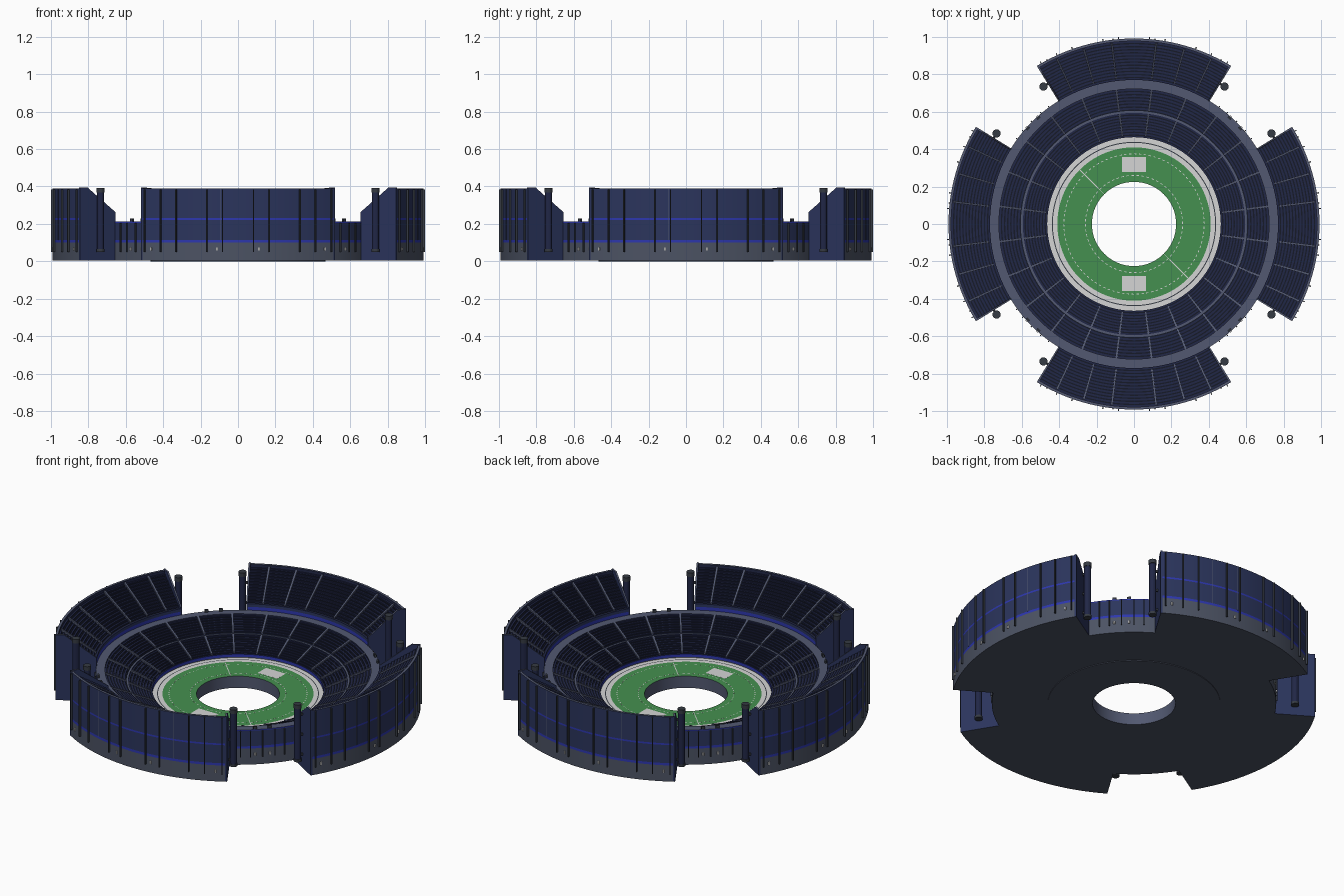
import bpy, bmesh, math
from math import radians, cos, sin

cube = bpy.data.objects.get("Cube")
if cube:
    bpy.data.objects.remove(cube)

# Flat colours (linear)
COLOURS = {
    "navy_wall": (0.024, 0.035, 0.108),
    "seat_navy": (0.015, 0.020, 0.062),
    "footwell_black": (0.008, 0.010, 0.020),
    "charcoal": (0.036, 0.043, 0.056),
    "concrete_grey": (0.084, 0.099, 0.164),
    "base_grey": (0.072, 0.086, 0.126),
    "trim_blue": (0.026, 0.038, 0.42),
    "turf_green": (0.060, 0.28, 0.080),
    "line_white": (0.66, 0.66, 0.66),
}
NAMES = list(COLOURS)
MATS = []
for name, rgb in COLOURS.items():
    m = bpy.data.materials.new(name)
    m.use_nodes = True
    m.diffuse_color = (*rgb, 1)
    m.node_tree.nodes["Principled BSDF"].inputs["Base Color"].default_value = (*rgb, 1)
    MATS.append(m)
NAVY, SEAT, BLACK, DARK, GREY, BASE, BLUE, GREEN, WHITE = NAMES


def finish(name, bm):
    bmesh.ops.recalc_face_normals(bm, faces=bm.faces)
    mesh = bpy.data.meshes.new(name)
    bm.to_mesh(mesh)
    bm.free()
    for m in MATS:
        mesh.materials.append(m)
    ob = bpy.data.objects.new(name, mesh)
    bpy.context.collection.objects.link(ob)
    bpy.ops.object.select_all(action='DESELECT')
    ob.select_set(True)
    bpy.context.view_layer.objects.active = ob
    bpy.ops.object.shade_smooth_by_angle(angle=radians(20))


def lathe(name, profile, spans, step=2.5, cap=NAVY):
    """Sweep a closed (radius, height, edge colour) profile over angle spans."""
    bm = bmesh.new()
    for a0, a1 in spans:
        full = a1 - a0 >= 360
        n = max(1, round((a1 - a0) / step))
        rings = []
        for i in range(n if full else n + 1):
            a = radians(a0 + (a1 - a0) * i / n)
            rings.append([bm.verts.new((r * cos(a), r * sin(a), z)) for r, z, _ in profile])
        for i in range(n):
            p, q = rings[i], rings[(i + 1) % len(rings)]
            for j, (_, _, colour) in enumerate(profile):
                k = (j + 1) % len(profile)
                f = bm.faces.new((p[j], p[k], q[k], q[j]))
                f.material_index = NAMES.index(colour)
        if not full:
            for ring in (rings[0], rings[-1]):
                bm.faces.new(ring).material_index = NAMES.index(cap)
    finish(name, bm)


def block(name, r0, r1, z0, z1, spans, colour, step=2.5):
    pts = [(r0, z0, colour), (r0, z1, colour), (r1, z1, colour), (r1, z0, colour)]
    lathe(name, pts, spans, step, colour)


def rows(r0, z0, r1, z1, n):
    """Stepped seating: a dark footwell and a raised seat in every row."""
    dr, dz = (r1 - r0) / n, (z1 - z0) / n
    out = []
    for i in range(n):
        r, z = r0 + i * dr, z0 + i * dz
        out += [(r, z, BLACK), (r + dr * .4, z, SEAT),
                (r + dr * .4, z + dz * .7, SEAT), (r + dr, z + dz * .7, SEAT)]
    return out


def strips(angles, width):
    return [(a - width / 2, a + width / 2) for a in angles]


def aisle(name, r0, z0, r1, z1, angles, width):
    pts = [(r0, z0 - .02, GREY), (r0, z0 + .008, GREY), (r1, z1 + .008, GREY), (r1, z1 - .02, GREY)]
    lathe(name, pts, strips(angles, width), 5, GREY)


def cylinder(bm, x, y, z0, z1, r, colour, sides=12):
    made = bmesh.ops.create_cone(bm, cap_ends=True, segments=sides, radius1=r, radius2=r, depth=z1 - z0)
    bmesh.ops.translate(bm, verts=made["verts"], vec=(x, y, (z0 + z1) / 2))
    for f in {f for v in made["verts"] for f in v.link_faces}:
        f.material_index = NAMES.index(colour)


FULL = [(0, 360)]
QUARTERS = (0, 90, 180, 270)
HALF = 31.5
STANDS = [(c - HALF, c + HALF) for c in QUARTERS]

# Field slab with turf and running track
lathe("field_slab", [
    (.225, 0, GREY), (.225, .07, GREEN), (.41, .07, WHITE), (.434, .07, DARK),
    (.439, .07, WHITE), (.468, .07, BASE), (.468, 0, BASE)], FULL)

# Field markings
for r, count in ((.26, 60), (.375, 90)):
    block("dashed_circle", r - .002, r + .002, .069, .0703,
          [(i * 360 / count, (i + .5) * 360 / count) for i in range(count)], WHITE, 4)
block("diagonal_line", .228, .408, .069, .0703, strips((135, 315), .8), WHITE)
bm = bmesh.new()
for side in (-1, 1):
    made = bmesh.ops.create_cube(bm, size=1)
    bmesh.ops.scale(bm, vec=(.13, .08, .003), verts=made["verts"])
    bmesh.ops.translate(bm, vec=(0, side * .318, .069), verts=made["verts"])
for f in bm.faces:
    f.material_index = NAMES.index(WHITE)
finish("goal_pads", bm)

# Lower bowl: two seating tiers, a narrow path and the wide walkway
lathe("lower_bowl",
      [(.464, .004, BASE), (.464, .074, BLUE), (.464, .09, SEAT), (.472, .09, SEAT)]
      + rows(.472, .092, .594, .145, 8)
      + [(.594, .15, GREY), (.605, .15, NAVY)]
      + rows(.605, .155, .722, .205, 7)
      + [(.722, .212, GREY), (.772, .212, BLUE), (.772, .206, NAVY),
         (.772, .114, BLUE), (.772, .1, BASE), (.772, .004, BASE)], FULL)
bowl_aisles = [7.5 + 15 * i for i in range(24)]
aisle("lower_aisles", .472, .092, .594, .145, bowl_aisles, 1.2)
aisle("middle_aisles", .605, .155, .722, .205, bowl_aisles, 1)

# Four upper stands with banded outer walls
lathe("upper_stands",
      [(.77, .004, NAVY), (.77, .212, BLUE), (.77, .232, NAVY), (.77, .25, SEAT), (.78, .25, SEAT)]
      + rows(.78, .25, .978, .375, 12)
      + [(.978, .39, GREY), (.992, .39, NAVY), (.992, .232, BLUE), (.992, .222, NAVY),
         (.992, .114, BLUE), (.992, .1, BASE), (.992, .004, BASE)], STANDS)
aisle("upper_aisles", .78, .25, .975, .375,
      [c + a for c in QUARTERS for a in (-25, -16, -7, 7, 16, 25)], .7)

# Sloped end walls of the stands
lathe("end_walls", [(.768, .004, NAVY), (.768, .262, GREY), (.945, .395, GREY),
                    (.992, .395, NAVY), (.992, .004, BASE)],
      strips([c + s * (HALF - .2) for c in QUARTERS for s in (-1, 1)], .6))

# Outer ribs and thin panel seams
rib_angles = [c + s * a for c in QUARTERS for s in (-1, 1) for a in (4.8, 9.6, 19.4, 24.5, 30)]
block("outer_ribs", .988, 1.003, .05, .385, strips(rib_angles, .32), DARK)
block("panel_seams", .988, .9935, .114, .389,
      strips([c + a for c in QUARTERS for a in (-14.5, -5.5, 14.5)], .12), GREY)
gap_angles = [c + 45 + a for c in QUARTERS for a in (-9, -5, 0, 5, 9)]
block("gap_ribs", .766, .78, .05, .205, strips(gap_angles, .4), DARK)

# Small rails on the walkway at the gaps
block("walkway_rails", .758, .768, .21, .228,
      strips([c + 45 + s * 3 for c in QUARTERS for s in (-1, 1)], 1.5), DARK)

# Small wall lamps
bm = bmesh.new()
for c in QUARTERS:
    for a, r in ((-6.5, .992), (6.5, .992), (-28, .992), (28, .992), (42, .772), (48, .772)):
        t = radians(c + a)
        cylinder(bm, r * cos(t), r * sin(t), .058, .074, .006, WHITE, 8)
finish("wall_lamps", bm)

# Corner towers beside every end wall, tied back with brackets
bm = bmesh.new()
for a in [c + s * 33.4 for c in QUARTERS for s in (-1, 1)]:
    x, y = .88 * cos(radians(a)), .88 * sin(radians(a))
    cylinder(bm, x, y, .055, .375, .019, SEAT, 16)
    for z0, z1 in ((.05, .065), (.368, .392)):
        cylinder(bm, x, y, z0, z1, .022, DARK, 16)
finish("corner_towers", bm)
for z in (.08, .2, .32):
    block("tower_brackets", .874, .886, z, z + .012,
          [(c + s * 32.4 - 1, c + s * 32.4 + 1) for c in QUARTERS for s in (-1, 1)], DARK)
